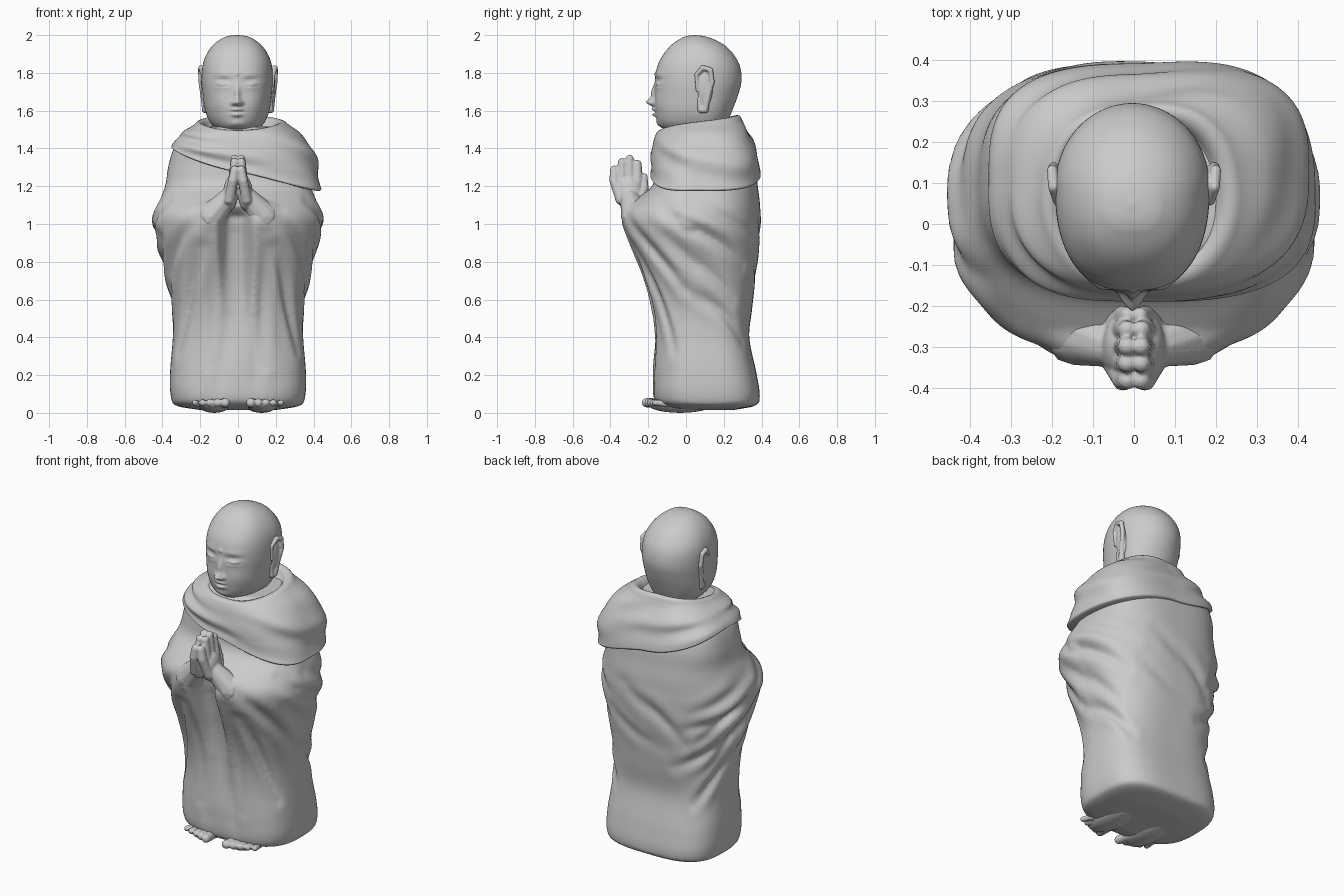
import bpy, bmesh
from math import sin, cos, pi, exp, radians, copysign
from mathutils import Vector, Matrix

if "Cube" in bpy.data.objects:
    bpy.data.objects.remove(bpy.data.objects["Cube"])


def sample(table, z):
    """Smooth interpolation of a section table: z, half width, front y, back y, centre y, roundness."""
    n = len(table)
    z = min(max(z, table[0][0]), table[-1][0])
    i = 0
    while i < n - 2 and z > table[i + 1][0]:
        i += 1
    p, q = table[i], table[i + 1]
    h = q[0] - p[0]
    f = (z - p[0]) / h

    def slope(k, c):
        a, b = table[max(k - 1, 0)], table[min(k + 1, n - 1)]
        return (b[c] - a[c]) / (b[0] - a[0])
    return [(2*f**3 - 3*f*f + 1)*p[c] + (f**3 - 2*f*f + f)*h*slope(i, c)
            + (3*f*f - 2*f**3)*q[c] + (f**3 - f*f)*h*slope(i + 1, c) for c in range(1, 6)]


def section_point(table, z, t, grow=0.0):
    a, yf, yb, yc, n = sample(table, z)
    c, s = cos(t), sin(t)
    b = (yb - yc) if s > 0 else (yc - yf)
    if s > 0:  # squarer back for the body, rounder back for the head
        n += .45 if table is BODY else -.4
    x = (a + grow) * copysign(abs(c) ** (2 / n), c)
    y = yc + (b + grow) * copysign(abs(s) ** (2 / n), s)
    return Vector((x, y, z))


def loft(bm, rows):
    rings = [[bm.verts.new(p) for p in row] for row in rows]
    m = len(rings[0])
    for r0, r1 in zip(rings, rings[1:]):
        for j in range(m):
            k = (j + 1) % m
            bm.faces.new((r0[j], r0[k], r1[k], r1[j]))
    bm.faces.new(rings[0][::-1])
    bm.faces.new(rings[-1])


def ball(bm, centre, radii, detail=3):
    m = Matrix.Translation(centre) @ Matrix.Diagonal((*radii, 1))
    bmesh.ops.create_icosphere(bm, subdivisions=detail, radius=1, matrix=m)


def limb(bm, pts, side=1, steps=7, detail=2):
    """Chain of overlapping balls through (x, y, z, radius) points; fused later by remesh."""
    for p, q in zip(pts, pts[1:]):
        for i in range(steps + 1):
            x, y, z, r = [u + (v - u) * i / steps for u, v in zip(p, q)]
            ball(bm, (x * side, y, z), (r, r, r), detail)


def finish(name, bm, voxel=0, smooth=3):
    me = bpy.data.meshes.new(name)
    bm.to_mesh(me)
    bm.free()
    for p in me.polygons:
        p.use_smooth = True
    ob = bpy.data.objects.new(name, me)
    bpy.context.collection.objects.link(ob)
    if voxel:
        r = ob.modifiers.new("fuse", 'REMESH')
        r.mode, r.voxel_size, r.use_smooth_shade = 'VOXEL', voxel, True
        s = ob.modifiers.new("soften", 'SMOOTH')
        s.factor, s.iterations = 0.5, smooth
    return ob


BODY = [(.015, .20, -.05, .25, .10, 2.2), (.035, .32, -.13, .36, .11, 2.6), (.07, .352, -.168, .39, .11, 2.8),
        (.2, .36, -.172, .375, .10, 2.8), (.4, .345, -.17, .335, .09, 2.6), (.55, .345, -.185, .35, .07, 2.5),
        (.7, .372, -.225, .365, .05, 2.4), (.85, .405, -.285, .38, .04, 2.3), (1.0, .445, -.345, .393, .01, 2.1),
        (1.06, .44, -.34, .392, .01, 2.1), (1.12, .415, -.28, .39, .03, 2.2), (1.2, .385, -.18, .38, .06, 2.4),
        (1.3, .37, -.16, .37, .10, 2.5), (1.4, .34, -.155, .345, .10, 2.5), (1.48, .28, -.13, .315, .10, 2.3),
        (1.54, .20, -.09, .28, .10, 2), (1.58, .18, -.08, .265, .10, 2)]


def mirrored(folds):
    return folds + [(180 - a, b, 180 - c, d, w) for a, b, c, d, w in folds]


# Robe creases: angle (-90 front, 0 right side, 90 back, 180 left side), height, to angle, height, depth
FOLDS = mirrored([(-60, 1.03, -10, .66, 1), (-10, .66, 50, .38, .8), (-30, 1.12, 45, .78, 1),
                  (-65, .88, -30, .33, 1), (-20, .93, 30, .6, .7), (0, 1.1, 55, .95, .6),
                  (-72, .95, -74, .25, .7), (-82, .5, -81, .1, .5)])
FOLDS += [(185, .8, 110, .6, .8), (195, .95, 120, .85, .8), (75, 1.05, 120, .75, .6), (60, .85, 95, .7, .4)]
FOLDS = [(radians(a), b, radians(c), d, w) for a, b, c, d, w in FOLDS]


def crease(t, z):
    total = 0
    for a, b, c, d, w in FOLDS:
        px, pz, dx, dz = (t - a) * .36, z - b, (c - a) * .36, d - b
        f = min(max((px * dx + pz * dz) / (dx * dx + dz * dz), 0), 1)
        dist = ((px - f * dx) ** 2 + (pz - f * dz) ** 2) ** .5
        fade = w * (.2 + .8 * sin(pi * min(max(f, .05), .95)))
        total += fade * (.009 * exp(-((dist - .06) / .035) ** 2) - .019 * exp(-(dist / .026) ** 2))
    return total


def robe_point(z, t):
    p = section_point(BODY, z, t)
    q = section_point(BODY, z, t, crease(t, z) * min(1, z / .15))
    if sin(t) < 0:  # recessed panel between the hanging sleeves
        w = max(0, min(1, (z - .2) / .75)) ** 1.5 * max(0, min(1, (1.1 - z) / .06))
        q.y += .11 * w * exp(-((p.x + .015) / .075) ** 4)
    return q


# Robe with sleeves
bm = bmesh.new()
M = 168
steps = [-pi / 2 + 2 * pi * j / M for j in range(M)]
angles = [u - .1 * sin(4 * u) for u in steps]  # closer spacing at front, back and sides
loft(bm, [[robe_point(.015 + 1.5 * (i / 110) ** 1.15, t) for t in angles] for i in range(111)])
for s in (1, -1):
    limb(bm, [(.36, .0, 1.01, .088), (.27, -.17, 1.03, .088), (.13, -.265, 1.05, .075)], s, 7, 3)
finish("robe", bm, .0118, 4)

# Shawl: slanted hem, soft folds, rolled collar
bm = bmesh.new()


def shawl_row(t, kind, v):
    low = 1.29 - .115 * cos(t) - .015 * abs(sin(t))
    top = 1.535 + .03 * sin(t) - .02 * max(0, -sin(t)) ** 4
    d = .018 + .034 * max(0, cos(t)) + .006 * max(0, -sin(t))
    if kind == 'in':
        return section_point(BODY, low + .015, t, -.05)
    if kind == 'top':
        scale, drop = v
        p = section_point(BODY, top, t, d)
        return Vector((p.x * scale, .1 + (p.y - .1) * scale, top + drop))
    z = low + (top - low) * v
    fold = sin(2 * pi * (1.9 * v + .45 * sin(t + .5) + .2 * sin(2 * t + 1))) * sin(pi * v)
    fold *= .75 + .5 * sin(3 * t + 4 * v)
    return section_point(BODY, z, t, d * min(1, .75 + v * 12) + .009 * fold)


spec = [('in', 0)] + [('side', (i / 45) ** 1.2) for i in range(46)]
spec += [('top', v) for v in ((.96, .009), (.9, .012), (.83, .006), (.77, -.012), (.73, -.04), (.3, -.06))]
loft(bm, [[shawl_row(t, k, v) for t in angles] for k, v in spec])
finish("shawl", bm)

# Head and neck with modelled face
HEAD = [(1.42, .11, .0, .2, .09, 2.4), (1.482, .105, -.05, .2, .09, 2.4), (1.505, .118, -.118, .205, .09, 2.4),
        (1.54, .146, -.148, .22, .09, 2.4), (1.6, .17, -.160, .245, .09, 2.4), (1.68, .182, -.164, .275, .09, 2.4),
        (1.76, .188, -.164, .294, .09, 2.4), (1.84, .183, -.15, .284, .09, 2.4), (1.9, .162, -.118, .25, .08, 2.4),
        (1.95, .125, -.075, .2, .065, 2.4), (1.985, .076, -.022, .13, .05, 2.4),
        (1.996, .042, .01, .088, .048, 2.4), (2.0, .004, .044, .052, .048, 2.4)]
# Face bumps: x, z, width, height, amount
FACE = [(0, 1.645, .021, .02, .04), (0, 1.69, .015, .042, .02), (.022, 1.64, .012, .011, .015),
        (.07, 1.757, .04, .02, -.012), (.08, 1.738, .034, .018, .012), (.08, 1.728, .022, .005, -.007),
        (.056, 1.732, .014, .005, -.006), (.106, 1.733, .014, .005, -.006), (.08, 1.79, .05, .016, .004),
        (0, 1.795, .010, .010, .008), (.012, 1.606, .018, .008, .011), (0, 1.578, .024, .010, .017),
        (0, 1.593, .032, .004, -.010), (0, 1.6, .05, .035, .006), (0, 1.53, .04, .02, .01),
        (.09, 1.64, .05, .05, .006)]
FACE += [(-b[0], *b[1:]) for b in FACE if b[0]]


def head_point(z, t):
    p = section_point(HEAD, z, t)
    if sin(t) < 0:
        w = min(1, -sin(t) * 2)
        p.y -= w * sum(k * exp(-((p.x - x) / sx) ** 2 - ((z - h) / sz) ** 2) for x, h, sx, sz, k in FACE)
    p.x -= .004
    return p


bm = bmesh.new()
loft(bm, [[head_point(1.71 - .29 * cos(pi * i / 140), t) for t in angles] for i in range(141)])
finish("head", bm)

hands = bmesh.new()
for s, side in ((1, "left"), (-1, "right")):
    # Long-lobed ears
    bm = bmesh.new()
    limb(bm, [(.182, .06, 1.71, .010), (.186, .056, 1.79, .012), (.196, .09, 1.828, .014),
              (.199, .13, 1.815, .014), (.196, .138, 1.75, .014), (.186, .118, 1.68, .014),
              (.172, .1, 1.605, .02), (.168, .078, 1.605, .018), (.172, .07, 1.66, .012)], s)
    ball(bm, (.168 * s, .1, 1.73), (.028, .044, .11))
    finish(side + "_ear", bm, .005, 2)

    # Bare feet with toes
    bm = bmesh.new()
    ball(bm, (.125 * s, -.03, .042), (.085, .17, .042))
    for i in range(5):
        r = .031 - .003 * i
        x = .068 + .04 * i
        limb(bm, [(x * .85 + .02, -.1, .048, r), (x, -.208 + .011 * i, .054, r * .85)], s, 5)
    finish(side + "_foot", bm, .006, 2)

    # Praying hands, pressed together
    for i, tip in enumerate((1.31, 1.35, 1.366, 1.34)):
        y = -.38 + .041 * i
        limb(hands, [(.045, -.345 + .025 * i, 1.13, .03), (.027, y, 1.23, .027), (.017, y, tip - .023, .0235)], s)
    ball(hands, (.04 * s, -.3, 1.16), (.038, .07, .09))
    limb(hands, [(.05, -.25, 1.13, .03), (.026, -.222, 1.19, .025), (.015, -.222, 1.25, .02)], s)
    limb(hands, [(.055, -.3, 1.14, .05), (.14, -.268, 1.04, .078)], s)
finish("praying_hands", hands, .006, 3)
